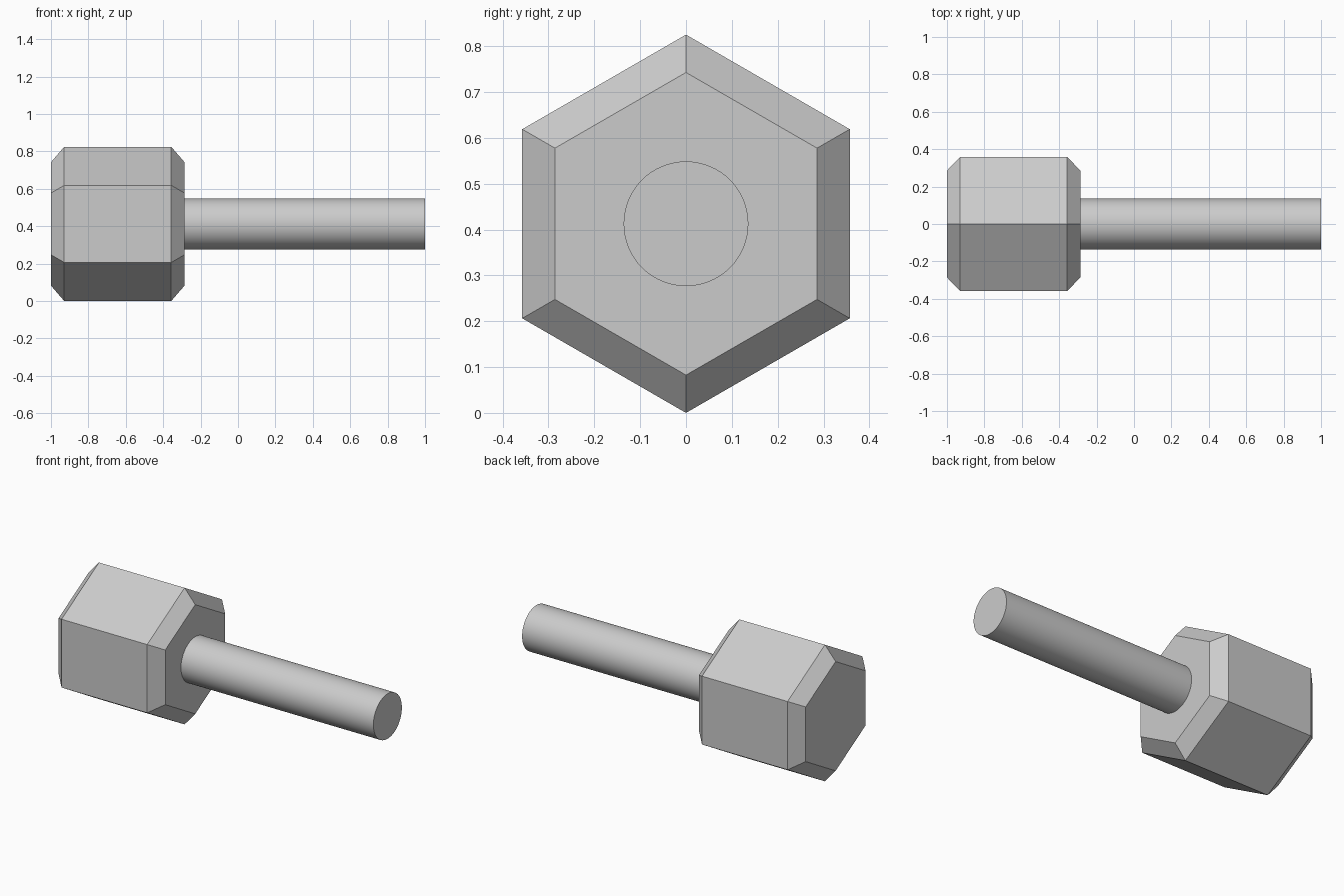
import bpy, bmesh, math

if "Cube" in bpy.data.objects:
    bpy.data.objects.remove(bpy.data.objects["Cube"])

R = 0.4125           # head corner radius, also the axis height
AXIS_Z = R


def lathe(name, profile, sides):
    """Loft regular polygons (x, radius) along the x axis, capped at both ends."""
    bm = bmesh.new()
    rings = []
    for x, r in profile:
        rings.append([bm.verts.new((x,
                                    r * math.sin(2 * math.pi * i / sides),
                                    AXIS_Z + r * math.cos(2 * math.pi * i / sides)))
                      for i in range(sides)])
    for a, b in zip(rings, rings[1:]):
        for i in range(sides):
            j = (i + 1) % sides
            bm.faces.new((a[i], a[j], b[j], b[i]))
    bm.faces.new(rings[0])
    bm.faces.new(rings[-1])
    bmesh.ops.recalc_face_normals(bm, faces=bm.faces)
    mesh = bpy.data.meshes.new(name)
    bm.to_mesh(mesh)
    bm.free()
    obj = bpy.data.objects.new(name, mesh)
    bpy.context.collection.objects.link(obj)
    return obj


# Hexagonal head, chamfered at both ends
lathe("hex_head", [(-1.0, 0.33), (-0.929, R), (-0.357, R), (-0.286, 0.33)], 6)

# Round shank
shank = lathe("shank", [(-0.29, 0.136), (1.0, 0.136)], 64)
bpy.ops.object.select_all(action='DESELECT')
shank.select_set(True)
bpy.context.view_layer.objects.active = shank
bpy.ops.object.shade_smooth_by_angle(angle=math.radians(30))
